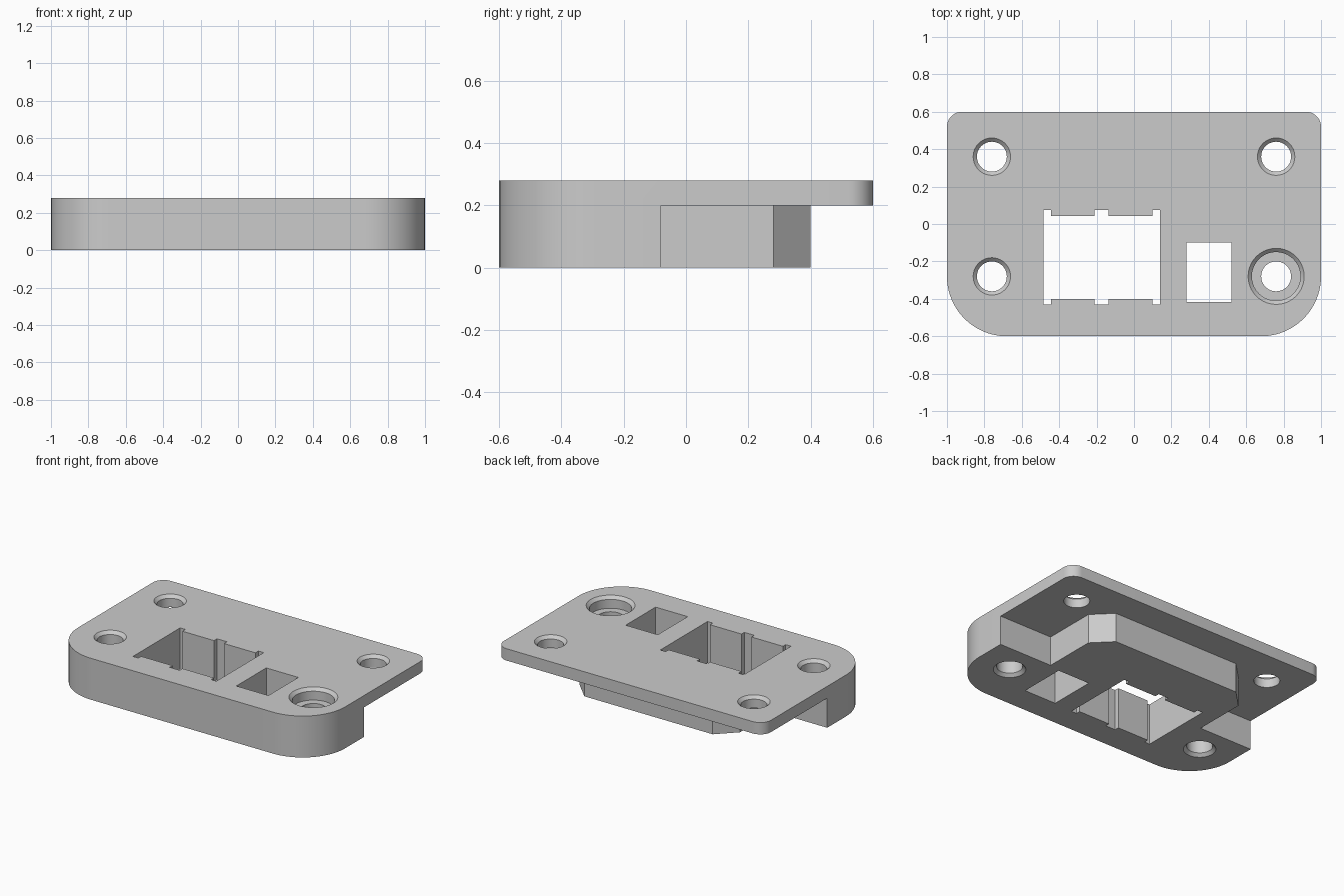
import bpy
import bmesh
from math import sin, cos, pi, radians

cube = bpy.data.objects.get("Cube")
if cube:
    bpy.data.objects.remove(cube, do_unlink=True)

TOP, STEP = 0.28, 0.20      # full height, underside of the thin rear plate
BELOW, ABOVE = -0.1, 0.4    # overshoot heights for cutters

grey = bpy.data.materials.new("light grey")
grey.use_nodes = True
grey.diffuse_color = (0.6, 0.6, 0.6, 1)
grey.node_tree.nodes["Principled BSDF"].inputs["Base Color"].default_value = (0.6, 0.6, 0.6, 1)


def loft(name, rings):
    """Closed solid through matching rings of points, listed bottom to top."""
    bm = bmesh.new()
    loops = [[bm.verts.new(p) for p in ring] for ring in rings]
    n = len(loops[0])
    bm.faces.new(loops[0][::-1])
    bm.faces.new(loops[-1])
    for low, high in zip(loops, loops[1:]):
        for i in range(n):
            j = (i + 1) % n
            bm.faces.new((low[i], low[j], high[j], high[i]))
    bmesh.ops.recalc_face_normals(bm, faces=bm.faces)
    mesh = bpy.data.meshes.new(name)
    bm.to_mesh(mesh)
    bm.free()
    mesh.materials.append(grey)
    obj = bpy.data.objects.new(name, mesh)
    bpy.context.collection.objects.link(obj)
    return obj


def prism(name, outline, z0, z1):
    return loft(name, [[(x, y, z) for x, y in outline] for z in (z0, z1)])


def arc(cx, cy, r, start, steps):
    """Quarter turn, counter-clockwise from the start angle in degrees."""
    angles = [radians(start) + pi / 2 * i / steps for i in range(steps + 1)]
    return [(cx + r * cos(a), cy + r * sin(a)) for a in angles]


def lathe(name, cx, cy, profile, sides=40):
    turns = [2 * pi * i / sides for i in range(sides)]
    return loft(name, [[(cx + r * cos(a), cy + r * sin(a), z) for a in turns]
                       for r, z in profile])


# Main block with large front corners and small rear corners
FRONT_R, REAR_R = 0.32, 0.08
outline = (arc(-1 + FRONT_R, -0.6 + FRONT_R, FRONT_R, 180, 20)
           + arc(1 - FRONT_R, -0.6 + FRONT_R, FRONT_R, 270, 20)
           + arc(1 - REAR_R, 0.6 - REAR_R, REAR_R, 0, 10)
           + arc(-1 + REAR_R, 0.6 - REAR_R, REAR_R, 90, 10))
block = prism("mounting_block", outline, 0, TOP)

# Underside relief that leaves a thin rear plate around a chamfered centre
half = [(1.2, 0.8), (1.2, -0.08), (0.6, -0.08), (0.6, 0.28), (0.48, 0.4)]
relief = half + [(-x, y) for x, y in reversed(half)]
cutters = [prism("underside_relief_cutter", relief, BELOW, STEP)]

# Large window with grooves at both ends and in the middle of its long walls
grooves = [(-0.485, -0.445), (-0.21, -0.135), (0.1, 0.14)]


def grooved_wall(inner, outer):
    points = []
    for a, b in grooves:
        points += [(a, inner), (a, outer), (b, outer), (b, inner)]
    return points[1:-1]     # end grooves run flush with the side walls


window = grooved_wall(-0.4, -0.43) + grooved_wall(0.043, 0.075)[::-1]
cutters.append(prism("window_cutter", window, BELOW, ABOVE))

# Small plain window
small = [(0.28, -0.418), (0.52, -0.418), (0.52, -0.098), (0.28, -0.098)]
cutters.append(prism("small_window_cutter", small, BELOW, ABOVE))

# Screw holes: chamfered top, chamfered bottom at the front, one counterbore
R, C = 0.08, 0.02
chamfer_low = [(R + C, BELOW), (R + C, 0), (R, C)]
plain_low = [(R, BELOW)]
chamfer_top = [(R, TOP - C), (R + C, TOP), (R + C, ABOVE)]
counterbore = [(R, TOP - 0.08), (0.13, TOP - 0.08), (0.13, TOP - C),
               (0.15, TOP), (0.15, ABOVE)]
for x in (-0.76, 0.76):
    cutters.append(lathe("rear_hole_cutter", x, 0.36, plain_low + chamfer_top))
    top = counterbore if x > 0 else chamfer_top
    cutters.append(lathe("front_hole_cutter", x, -0.28, chamfer_low + top))

# Cut everything out of the block, then drop the cutters
for cutter in cutters:
    cutter.hide_render = True
    mod = block.modifiers.new(cutter.name, "BOOLEAN")
    mod.operation = "DIFFERENCE"
    mod.solver = "EXACT"
    mod.object = cutter
bpy.context.view_layer.update()
graph = bpy.context.evaluated_depsgraph_get()
result = bpy.data.meshes.new_from_object(block.evaluated_get(graph))
block.modifiers.clear()
block.data = result
for cutter in cutters:
    bpy.data.objects.remove(cutter, do_unlink=True)

# Smooth the round walls, keep the edges crisp
bpy.ops.object.select_all(action="DESELECT")
block.select_set(True)
bpy.context.view_layer.objects.active = block
bpy.ops.object.shade_smooth_by_angle(angle=radians(30))
